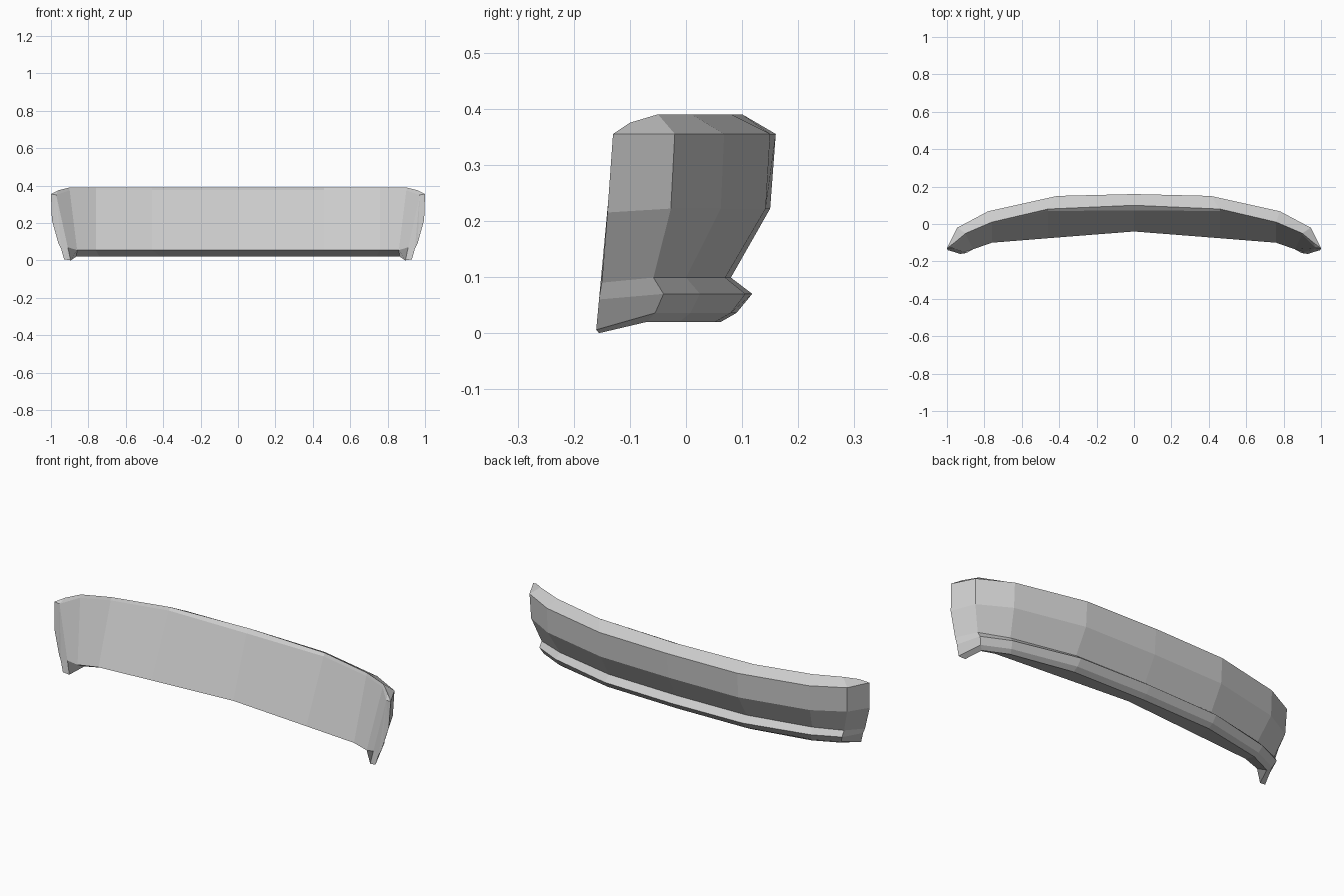
import bpy
import bmesh

# Long rails of the curved bumper: z along the body, z at the tip,
# then (x, y) from the centre to the tip
RAILS = [
    # top edge
    (0.39, 0.375, [(0, 0.10), (0.46, 0.08), (0.76, 0.01), (0.90, -0.05), (0.96, -0.10)]),
    # widest outer edge
    (0.355, 0.355, [(0, 0.16), (0.41, 0.15), (0.78, 0.068), (0.945, -0.02), (1.0, -0.13)]),
    # outer middle
    (0.222, 0.215, [(0, 0.15), (0.41, 0.142), (0.78, 0.062), (0.94, -0.027), (0.995, -0.14)]),
    # recess above the lower lip
    (0.099, 0.09, [(0, 0.08), (0.41, 0.07), (0.75, 0.0), (0.90, -0.058), (0.96, -0.15)]),
    # lower lip
    (0.07, 0.06, [(0, 0.118), (0.41, 0.106), (0.76, 0.025), (0.90, -0.04), (0.945, -0.155)]),
    # rounded underside of the lip
    (0.036, 0.006, [(0, 0.09), (0.41, 0.08), (0.75, 0.008), (0.885, -0.055), (0.93, -0.16)]),
    # bottom edge
    (0.02, 0.0, [(0, 0.062), (0.41, 0.052), (0.74, -0.012), (0.865, -0.07), (0.895, -0.155)]),
    # inner bottom edge
    (0.055, 0.07, [(0, -0.04), (0.46, -0.076), (0.76, -0.10), (0.86, -0.135), (0.91, -0.15)]),
    # inner top edge
    (0.375, 0.35, [(0, 0.072), (0.46, 0.07), (0.76, 0.004), (0.90, -0.056), (0.972, -0.128)]),
]

bm = bmesh.new()

# Cross sections from the left tip to the right tip
rings = []
for s in range(-4, 5):
    i, sign = abs(s), (1 if s > 0 else -1)
    rings.append([bm.verts.new((sign * pts[i][0], pts[i][1], z_tip if i == 4 else z))
                  for z, z_tip, pts in RAILS])

# Skin between sections, then close the two tips
n = len(RAILS)
for a, b in zip(rings, rings[1:]):
    for k in range(n):
        m = (k + 1) % n
        bm.faces.new((a[k], a[m], b[m], b[k]))
caps = [bm.faces.new(rings[0]), bm.faces.new(rings[-1])]
bmesh.ops.triangulate(bm, faces=caps)
bmesh.ops.recalc_face_normals(bm, faces=bm.faces[:])

mesh = bpy.data.meshes.new("bumper")
bm.to_mesh(mesh)
bm.free()
bumper = bpy.data.objects.new("bumper", mesh)
bpy.context.collection.objects.link(bumper)
